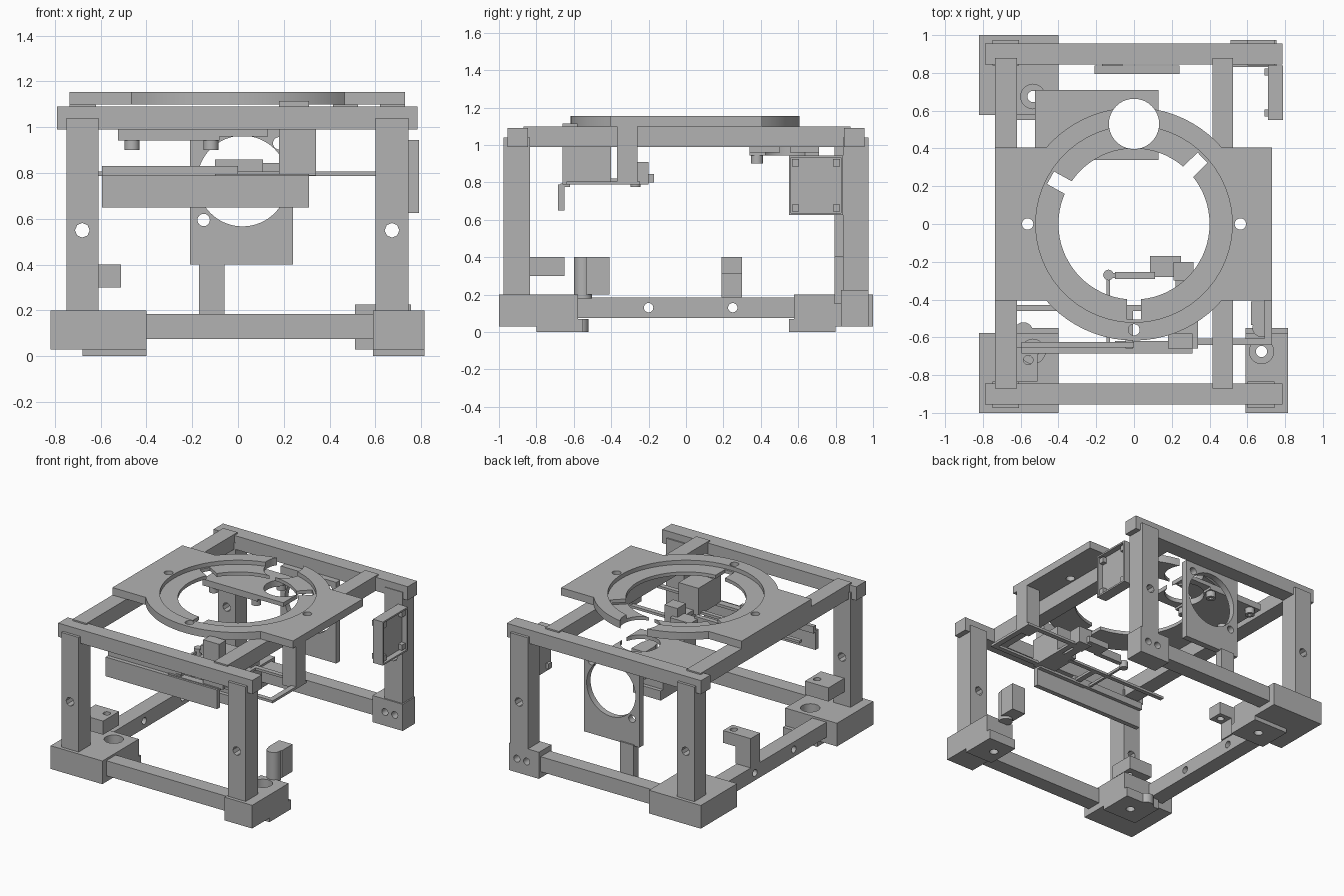
import bpy, math
from mathutils import Matrix

old = bpy.data.objects.get("Cube")
if old:
    bpy.data.objects.remove(old, do_unlink=True)

grey = bpy.data.materials.new("plain_grey")
grey.use_nodes = True
grey.diffuse_color = (0.45, 0.45, 0.45, 1)
grey.node_tree.nodes["Principled BSDF"].inputs["Base Color"].default_value = (0.45, 0.45, 0.45, 1)


def finish(ob, name):
    ob.name = name
    ob.data.materials.clear()
    ob.data.materials.append(grey)
    return ob


def box(name, x, y, z):
    """Box from (min, max) pairs."""
    bpy.ops.mesh.primitive_cube_add(size=1)
    ob = bpy.context.object
    size = [b - a for a, b in (x, y, z)]
    mid = [(a + b) / 2 for a, b in (x, y, z)]
    ob.data.transform(Matrix.Translation(mid) @ Matrix.Diagonal((*size, 1)))
    return finish(ob, name)


def rod(name, centre, radius, length, axis="Z", sides=24):
    bpy.ops.mesh.primitive_cylinder_add(vertices=sides, radius=radius, depth=length)
    ob = bpy.context.object
    turn = {"X": Matrix.Rotation(math.pi / 2, 4, "Y"),
            "Y": Matrix.Rotation(math.pi / 2, 4, "X"), "Z": Matrix.Identity(4)}[axis]
    ob.data.transform(Matrix.Translation(centre) @ turn)
    return finish(ob, name)


def combine(ob, tools, operation="DIFFERENCE"):
    """Cut or join each tool with the object, then discard the tool."""
    for tool in tools:
        mod = ob.modifiers.new("cut", "BOOLEAN")
        mod.operation, mod.solver, mod.object = operation, "EXACT", tool
        bpy.context.view_layer.update()
        mesh = bpy.data.meshes.new_from_object(
            ob.evaluated_get(bpy.context.evaluated_depsgraph_get()))
        ob.modifiers.clear()
        ob.data = mesh
        bpy.data.objects.remove(tool, do_unlink=True)
    return ob


def drill(ob, spots, radius, axis="Z", length=0.5, sides=24):
    return combine(ob, [rod("drill", s, radius, length, axis, sides) for s in spots])


# Posts with a cross hole
LEFT, RIGHT = (-0.75, -0.61), (0.60, 0.745)
FRONT, BACK = (-0.975, -0.835), (0.84, 0.975)
for side, xs in (("left", LEFT), ("right", RIGHT)):
    for end, ys in (("front", FRONT), ("back", BACK)):
        post = box(f"{end}_{side}_post", xs, ys, (0.2, 1.04))
        drill(post, [(sum(xs) / 2, sum(ys) / 2, 0.55)], 0.032, "Y", sides=8)

# Upper frame
box("front_top_beam", (-0.79, 0.785), (-0.955, -0.845), (0.99, 1.09))
box("back_top_beam", (-0.79, 0.785), (0.845, 0.955), (0.99, 1.09))
box("left_top_rail", (-0.735, -0.62), (-0.87, 0.88), (0.99, 1.10))
box("right_top_rail", (0.415, 0.525), (-0.87, 0.88), (0.99, 1.10))

# Lower frame
LOW = (0.075, 0.185)
box("front_bottom_rail", (-0.42, 0.61), (-0.955, -0.845), LOW)
box("back_bottom_rail", (-0.42, 0.53), (0.845, 0.955), LOW)
rail = box("left_bottom_rail", (-0.735, -0.62), (-0.6, 0.6), LOW)
drill(rail, [(-0.68, y, 0.13) for y in (-0.2, 0.25)], 0.025, "X")

# Corner feet with a countersunk hole and a lower pad
for name, xs, pad_x, hx, s in (("front_left", (-0.82, -0.40), (-0.68, -0.40), -0.535, -1),
                               ("back_left", (-0.82, -0.40), (-0.68, -0.40), -0.535, 1),
                               ("front_right", (0.59, 0.815), (0.59, 0.815), 0.675, -1)):
    foot = box(name + "_foot", xs, sorted((s * 0.578, s)), (0.03, 0.2))
    pad = box("pad", pad_x, sorted((s * 0.55, s * 0.8)), (0, 0.07))
    combine(foot, [pad], "UNION")
    drill(foot, [(hx, s * 0.675, 0.2)], 0.065, length=0.16)
    drill(foot, [(hx, s * 0.675, 0.1)], 0.03)
joint = box("back_right_joint", (0.51, 0.755), (0.83, 0.975), (0.03, 0.225))
drill(joint, [(x, 0.9, 0.13) for x in (0.61, 0.69)], 0.025, "Y")
rod("front_left_foot_pin", (-0.585, -0.57, 0.035), 0.05, 0.07)

# Brackets near the feet
hook = box("left_rail_bracket_column", (-0.735, -0.61), (0.19, 0.30), (0.185, 0.40))
arm = box("left_rail_bracket_arm", (-0.62, -0.51), (0.19, 0.30), (0.31, 0.40))
drill(arm, [(-0.56, 0.245, 0.35)], 0.025)
block = box("front_left_bracket", (-0.70, -0.51), (-0.835, -0.65), (0.30, 0.40))
drill(block, [(-0.56, -0.72, 0.35)], 0.025)
box("front_right_bracket", (0.62, 0.73), (-0.535, -0.41), (0.2, 0.4))
rod("front_right_bracket_pin", (0.675, -0.55, 0.29), 0.048, 0.22)

# Round-edged top plate with a stepped opening
plate = box("top_plate", (-0.735, 0.73), (-0.405, 0.405), (1.10, 1.155))
combine(plate, [rod("disc", (0, 0, 1.1275), 0.617, 0.055, sides=72)], "UNION")
drill(plate, [(0, 0, 1.225)], 0.52, length=0.2, sides=72)
drill(plate, [(0, 0, 1.1)], 0.40, sides=72)
drill(plate, [(0, 0.53, 1.1)], 0.133, sides=40)
drill(plate, [(-0.563, 0, 1.1), (0.563, 0, 1.1), (0, -0.56, 1.1)], 0.03)
for angle in (-90, 44, 151):
    slot = box("slot", (0.37, 0.505), (-0.038, 0.038), (1.0, 1.3))
    slot.data.transform(Matrix.Rotation(math.radians(angle), 4, "Z"))
    combine(plate, [slot])

# Motor plate under the top, with screw bosses
motor = box("motor_plate", (-0.525, 0.13), (0.34, 0.71), (0.96, 0.99))
combine(motor, [box("thick", (-0.525, -0.08), (0.34, 0.71), (0.943, 0.97))], "UNION")
drill(motor, [(0, 0.53, 1)], 0.133, sides=40)
for x in (-0.463, -0.118):
    for y in (0.38, 0.67):
        boss = rod("motor_boss", (x, y, 0.925), 0.033, 0.05)
        drill(boss, [(x, y, 0.92)], 0.014, sides=12)

# Fan plate at the back, with its support strip
fan = box("fan_plate", (-0.21, 0.24), (0.795, 0.84), (0.40, 0.995))
drill(fan, [(0.02, 0.81, 0.765)], 0.198, "Y", sides=64)
drill(fan, [(-0.15, 0.81, 0.595), (0.18, 0.81, 0.93)], 0.027, "Y")
box("fan_plate_strip", (-0.17, -0.06), (0.795, 0.85), (0.15, 0.41))

# Shallow tray on the back right post
TY, TZ = (0.55, 0.84), (0.625, 0.945)
tray = box("side_tray", (0.71, 0.79), TY, TZ)
combine(tray, [box("pocket", (0.75, 0.9), (0.562, 0.828), (0.637, 0.933))])
for y in (0.568, 0.787):
    for z in (0.643, 0.885):
        box("tray_peg", (0.69, 0.78), (y, y + 0.037), (z, z + 0.04))

# Front carriage: face plate, hanger and thin rod frame
box("carriage_face", (-0.595, 0.31), (-0.685, -0.65), (0.65, 0.79))
box("carriage_ledge", (-0.595, 0), (-0.655, -0.625), (0.78, 0.83))
box("carriage_floor", (-0.1, 0.31), (-0.67, -0.62), (0.775, 0.795))
box("hanger", (0.18, 0.34), (-0.66, -0.40), (0.79, 0.99))
box("hanger_top", (0.18, 0.31), (-0.66, -0.58), (0.98, 1.115))
box("frame_column", (0.62, 0.73), (-0.37, -0.26), (0.79, 1.10))
SLIM = (0.788, 0.806)
for y in (-0.64, -0.28):
    box("frame_cross_rod", (0.30, 0.73), (y, y + 0.035), SLIM)
for x in (0.30, 0.69):
    box("frame_side_rod", (x, x + 0.04), (-0.64, -0.25), SLIM)
box("long_cross_rod", (-0.62, 0.2), (-0.46, -0.43), SLIM)

# Small sensor arm inside the opening
box("sensor_block", (0.085, 0.25), (-0.28, -0.17), (0.80, 0.845))
box("sensor_mount", (0.21, 0.315), (-0.30, -0.20), (0.79, 0.91))
box("sensor_arm", (-0.10, 0.11), (-0.29, -0.255), (0.80, 0.86))
rod("sensor_tip", (-0.135, -0.27, 0.80), 0.028, 0.05)
box("sensor_link", (-0.145, -0.128), (-0.64, -0.27), SLIM)
box("sensor_neck", (-0.15, -0.09), (-0.285, -0.26), (0.80, 0.82))
box("face_tab", (-0.045, -0.005), (-0.66, -0.43), SLIM)
box("mount_link", (0.22, 0.28), (-0.42, -0.29), (0.79, 0.82))

# Smooth the round parts only
for ob in bpy.context.scene.objects:
    if ob.type == "MESH" and grey.name in ob.data.materials and len(ob.data.polygons) > 8:
        bpy.ops.object.select_all(action="DESELECT")
        ob.select_set(True)
        bpy.context.view_layer.objects.active = ob
        bpy.ops.object.shade_smooth_by_angle()
